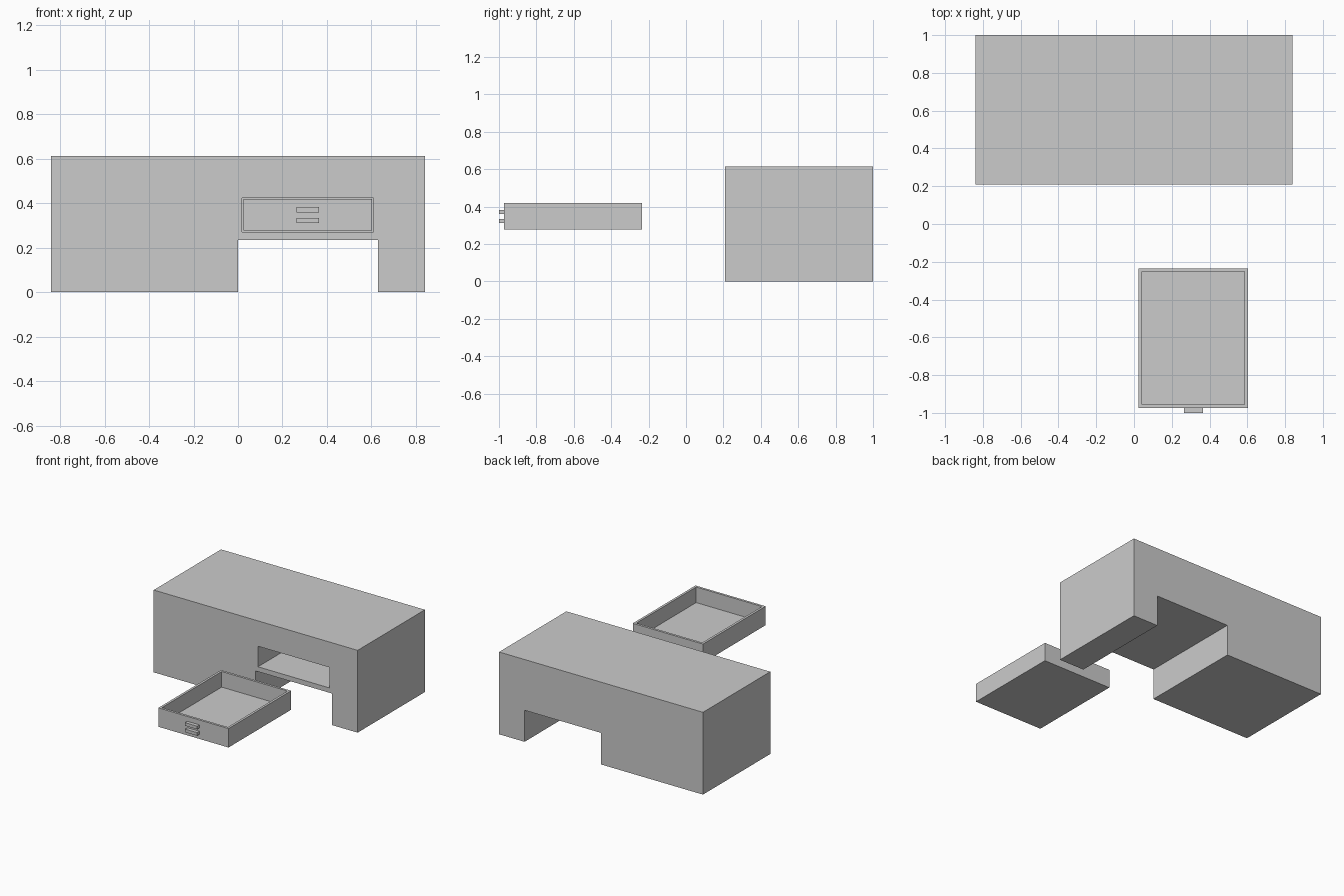
import bpy, bmesh
from mathutils import Vector

if "Cube" in bpy.data.objects:
    bpy.data.objects.remove(bpy.data.objects["Cube"])


def finish(bm, name):
    bmesh.ops.recalc_face_normals(bm, faces=bm.faces[:])
    mesh = bpy.data.meshes.new(name)
    bm.to_mesh(mesh)
    bm.free()
    obj = bpy.data.objects.new(name, mesh)
    bpy.context.collection.objects.link(obj)
    return obj


def box_bm(lo, hi):
    lo, hi = Vector(lo), Vector(hi)
    bm = bmesh.new()
    bmesh.ops.create_cube(bm, size=1)
    bmesh.ops.scale(bm, vec=hi - lo, verts=bm.verts[:])
    bmesh.ops.translate(bm, vec=(lo + hi) / 2, verts=bm.verts[:])
    return bm


# Desk body: front profile with knee opening, extruded to the back
FRONT, BACK, TOP = 0.208, 1.0, 0.613
profile = [(-0.84, 0), (0, 0), (0, 0.235), (0.63, 0.235),
           (0.63, 0), (0.84, 0), (0.84, TOP), (-0.84, TOP)]
bm = bmesh.new()
face = bm.faces.new([bm.verts.new((x, FRONT, z)) for x, z in profile])
ext = bmesh.ops.extrude_face_region(bm, geom=[face], use_keep_orig=True)
bmesh.ops.translate(bm, vec=(0, BACK - FRONT, 0),
                    verts=[v for v in ext["geom"] if isinstance(v, bmesh.types.BMVert)])
desk = finish(bm, "desk_body")

# Drawer slot cut into the front
slot = finish(box_bm((0.019, 0.1, 0.271), (0.609, 0.95, 0.424)), "slot_cutter")
slot.hide_render = True
slot.display_type = 'WIRE'
cut = desk.modifiers.new("drawer_slot", 'BOOLEAN')
cut.operation = 'DIFFERENCE'
cut.solver = 'EXACT'
cut.object = slot
bpy.context.view_layer.objects.active = desk
desk.select_set(True)
bpy.ops.object.modifier_apply(modifier=cut.name)
bpy.data.objects.remove(slot)

# Pulled-out drawer: box with an inset, hollowed top
bm = box_bm((0.025, -0.973, 0.277), (0.603, -0.235, 0.418))
bm.normal_update()
top = max(bm.faces, key=lambda f: f.calc_center_median().z)
bmesh.ops.inset_region(bm, faces=[top], thickness=0.025)
ext = bmesh.ops.extrude_discrete_faces(bm, faces=[top])
bmesh.ops.translate(bm, vec=(0, 0, -0.116), verts=ext["faces"][0].verts[:])
finish(bm, "drawer")

# Two handle bars on the drawer front
for name, z in (("lower_handle", 0.311), ("upper_handle", 0.359)):
    finish(box_bm((0.264, -1.0, z), (0.364, -0.972, z + 0.023)), name)
